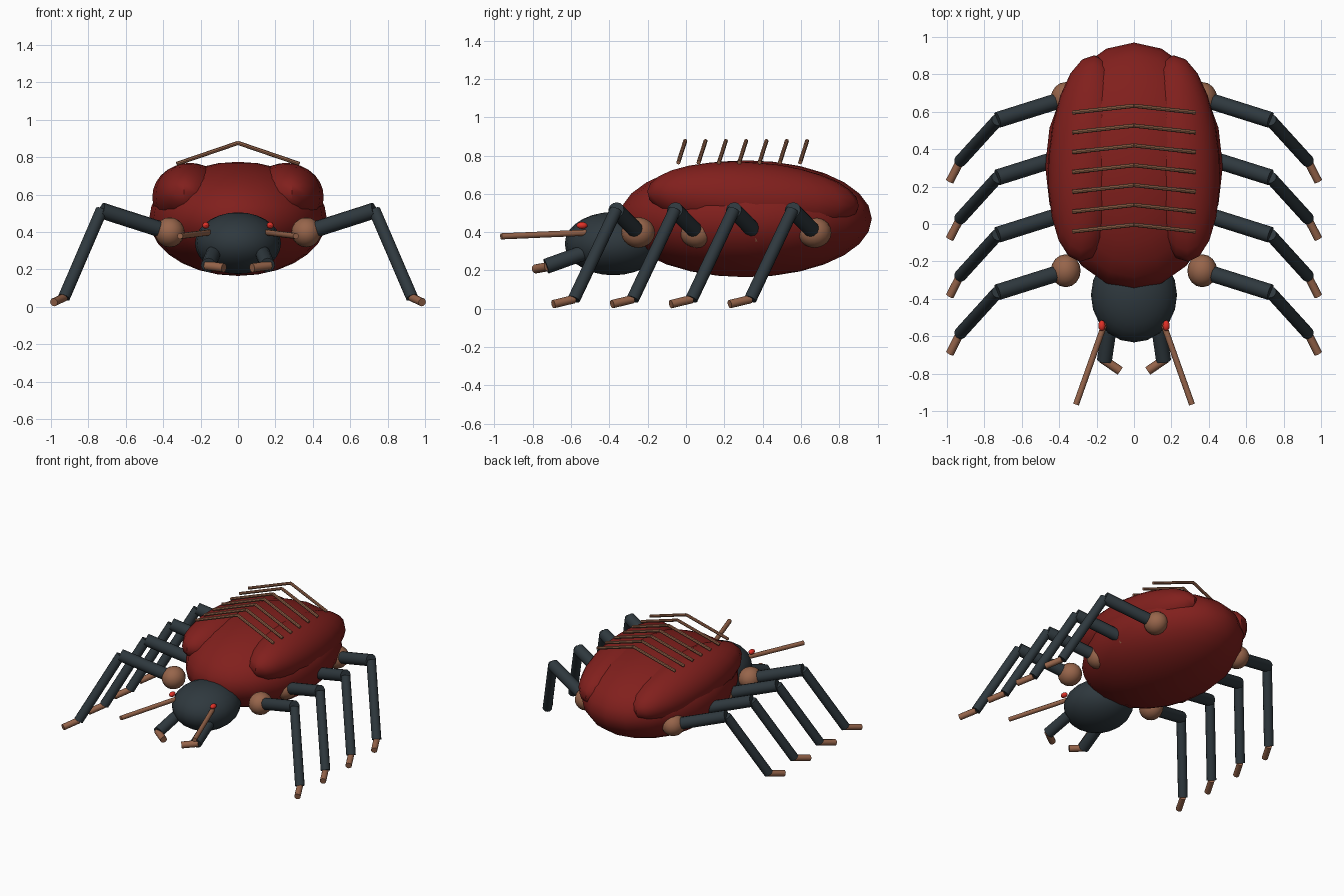
import bpy
from math import radians
from mathutils import Vector

if "Cube" in bpy.data.objects:
    bpy.data.objects.remove(bpy.data.objects["Cube"])


def material(name, rgb):
    m = bpy.data.materials.new(name)
    m.diffuse_color = (*rgb, 1)
    m.use_nodes = True
    m.node_tree.nodes["Principled BSDF"].inputs["Base Color"].default_value = m.diffuse_color
    return m


RED = material("shell_red", (0.22, 0.014, 0.012))
DARK = material("dark_slate", (0.028, 0.04, 0.048))
BROWN = material("joint_brown", (0.31, 0.13, 0.07))
EYE = material("eye_red", (0.75, 0.03, 0.02))


def finish(name, mat):
    o = bpy.context.object
    o.name = name
    o.data.materials.append(mat)
    bpy.ops.object.shade_smooth_by_angle(angle=radians(40))
    return o


def ellipsoid(name, loc, radii, mat, rot=(0, 0, 0), seg=20, rings=14):
    bpy.ops.mesh.primitive_uv_sphere_add(segments=seg, ring_count=rings, radius=1,
                                         location=loc, rotation=rot)
    bpy.context.object.scale = radii
    bpy.ops.object.transform_apply(location=False, rotation=False, scale=True)
    return finish(name, mat)


def rod(name, a, b, r, mat, sides=12):
    a, b = Vector(a), Vector(b)
    d = b - a
    bpy.ops.mesh.primitive_cylinder_add(vertices=sides, radius=r, depth=d.length,
                                        location=(a + b) / 2,
                                        rotation=d.to_track_quat('Z', 'Y').to_euler())
    return finish(name, mat)


# body and head
ellipsoid("abdomen", (0, 0.31, 0.47), (0.475, 0.66, 0.305), RED)
ellipsoid("head", (0, -0.38, 0.34), (0.23, 0.253, 0.165), DARK)

for side, s in (("right", 1), ("left", -1)):
    # wing cover bulging out of the abdomen
    ellipsoid(side + "_wing_cover", (s * 0.25, 0.35, 0.575), (0.207, 0.555, 0.19), RED,
              rot=(radians(-4), 0, radians(4 * s)))

    # face parts
    ellipsoid(side + "_eye", (s * 0.172, -0.543, 0.435), (0.019, 0.029, 0.018), EYE, seg=12, rings=8)
    rod(side + "_antenna", (s * 0.145, -0.5, 0.398), (s * 0.31, -0.965, 0.378), 0.016, BROWN)
    rod(side + "_jaw_base", (s * 0.13, -0.54, 0.29), (s * 0.158, -0.73, 0.222), 0.04, DARK)
    rod(side + "_jaw_tip", (s * 0.17, -0.72, 0.22), (s * 0.075, -0.785, 0.208), 0.024, BROWN)

    # four legs
    for i in range(4):
        y = -0.25 + i * 0.307
        leg = f"{side}_leg_{i + 1}"
        hip = (s * 0.365, y, 0.398)
        knee = (s * 0.73, y - 0.115, 0.515)
        ankle = (s * 0.93, y - 0.335, 0.05)
        toe = (s * 0.985, y - 0.443, 0.024)
        ellipsoid(leg + "_hip", hip, (0.08, 0.088, 0.08), BROWN, seg=16, rings=10)
        rod(leg + "_thigh", hip, knee, 0.043, DARK)
        rod(leg + "_shin", knee, ankle, 0.033, DARK)
        rod(leg + "_foot", ankle, toe, 0.022, BROWN)

    # raised ribs over the back
    for i in range(7):
        y = i * 0.106
        rod(f"{side}_rib_{i + 1}", (0, y - 0.004, 0.876), (s * 0.328, y - 0.04, 0.764),
            0.011, BROWN, 8)
